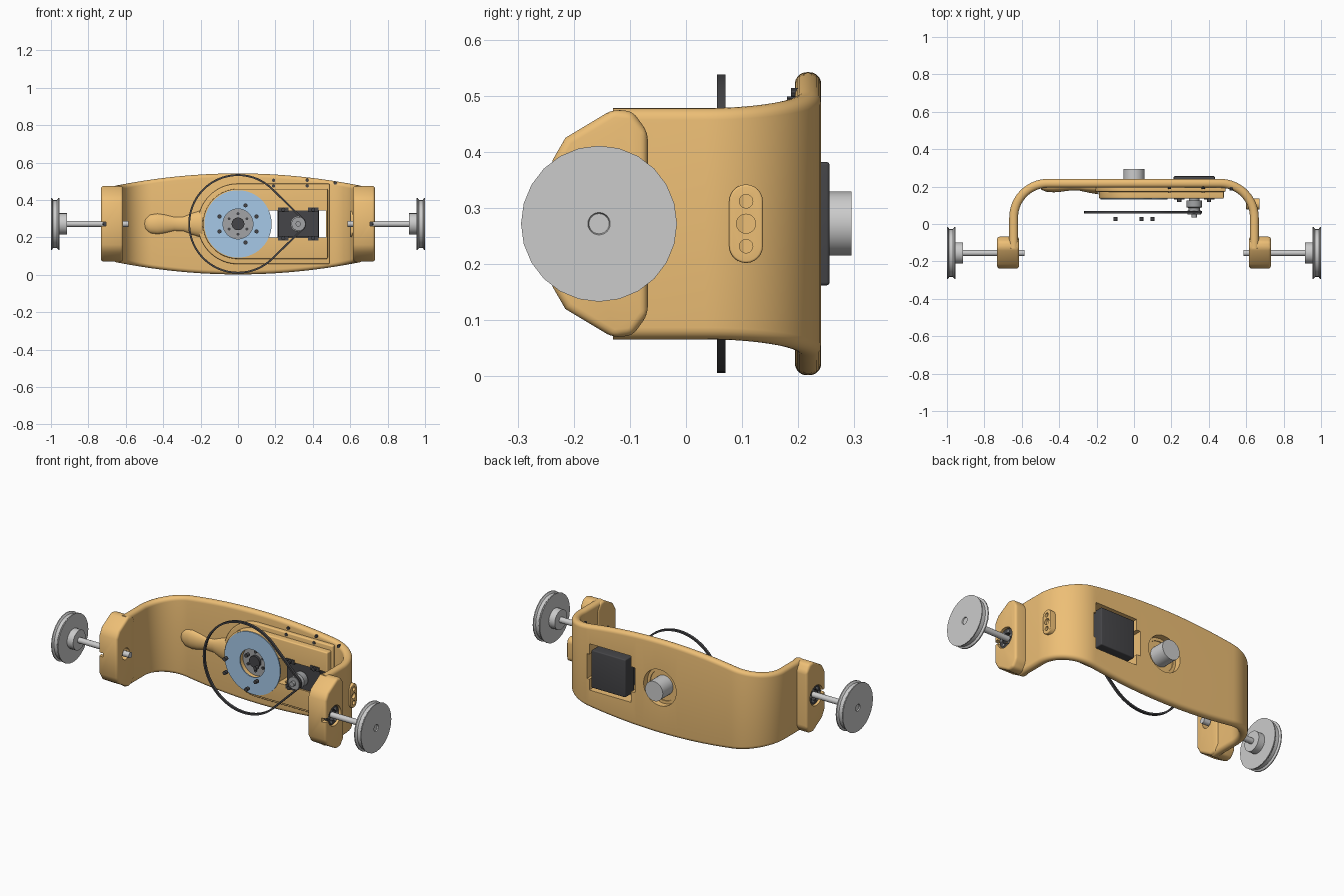
import bpy, bmesh, math
from math import sin, cos, pi

if "Cube" in bpy.data.objects:
    bpy.data.objects.remove(bpy.data.objects["Cube"])

CZ = 0.272   # height of the shared centre line


def material(name, rgb):
    m = bpy.data.materials.new(name)
    m.diffuse_color = (*rgb, 1)
    m.use_nodes = True
    m.node_tree.nodes["Principled BSDF"].inputs["Base Color"].default_value = m.diffuse_color
    return m


ORANGE = material("orange", (0.85, 0.52, 0.18))
BLUE = material("blue", (0.38, 0.58, 0.80))
DARK = material("dark", (0.06, 0.06, 0.065))
STEEL = material("steel", (0.36, 0.37, 0.38))


def place(axis, d, a, b):
    """Point at depth d along an axis; (a, b) are the other two coordinates, z last."""
    return (d, a, b) if axis == 'x' else (a, d, b)


def finish(name, rings, mat, closed=False, angle=35):
    """Skin a row of equal point loops into a mesh object."""
    bm = bmesh.new()
    loops = [[bm.verts.new(p) for p in r] for r in rings]
    n = len(loops[0])
    pairs = list(zip(loops, loops[1:])) + ([(loops[-1], loops[0])] if closed else [])
    for A, B in pairs:
        for i in range(n):
            j = (i + 1) % n
            bm.faces.new((A[i], A[j], B[j], B[i]))
    if not closed:
        bm.faces.new(loops[0])
        bm.faces.new(loops[-1])
    bmesh.ops.recalc_face_normals(bm, faces=bm.faces)
    me = bpy.data.meshes.new(name)
    bm.to_mesh(me)
    bm.free()
    ob = bpy.data.objects.new(name, me)
    bpy.context.collection.objects.link(ob)
    if mat:
        me.materials.append(mat)
    smooth(ob, angle)
    return ob


def smooth(ob, angle=35):
    for p in ob.data.polygons:
        p.use_smooth = True
    ob.data.set_sharp_from_angle(angle=math.radians(angle))


def prism(name, axis, pts, d0, d1, mat=None):
    return finish(name, [[place(axis, d, a, b) for a, b in pts] for d in (d0, d1)], mat)


def box(name, axis, a0, a1, b0, b1, d0, d1, mat=None):
    return prism(name, axis, [(a0, b0), (a1, b0), (a1, b1), (a0, b1)], d0, d1, mat)


def lathe(name, axis, ca, cb, prof, mat=None, seg=32, closed=False):
    rings = [[place(axis, d, ca + r * cos(2 * pi * i / seg), cb + r * sin(2 * pi * i / seg))
              for i in range(seg)] for d, r in prof]
    return finish(name, rings, mat, closed)


def cyl(name, axis, ca, cb, r, d0, d1, mat=None, seg=32):
    return lathe(name, axis, ca, cb, [(d0, r), (d1, r)], mat, seg)


def shape(ob, bevel=0, cutters=()):
    """Bevel, subtract the cutters, bake the result and drop the cutters."""
    if bevel:
        m = ob.modifiers.new("bevel", 'BEVEL')
        m.width, m.segments, m.limit_method, m.angle_limit = bevel, 4, 'ANGLE', 0.6
    for c in cutters:
        c.hide_render = True
        m = ob.modifiers.new("cut", 'BOOLEAN')
        m.operation, m.object, m.solver = 'DIFFERENCE', c, 'EXACT'
    dg = bpy.context.evaluated_depsgraph_get()
    me = bpy.data.meshes.new_from_object(ob.evaluated_get(dg))
    ob.modifiers.clear()
    ob.data = me
    smooth(ob)
    for c in cutters:
        bpy.data.objects.remove(c)
    return ob


# Curved shell: rounded section swept along a U-shaped plan
R, bx, by = 0.1835, 0.46, 0.034
path = [(0.6435, -0.13, 1, 0), (0.6435, -0.05, 1, 0)]
path += [(bx + R * cos(t), by + R * sin(t), cos(t), sin(t)) for t in [pi / 2 * i / 20 for i in range(21)]]
path += [(bx * (1 - i / 12), by + R, 0, 1) for i in range(1, 13)]
path += [(-x, y, -nx, ny) for x, y, nx, ny in path[-2::-1]]
rings = []
for x, y, nx, ny in path:
    h, w, r = 0.27 - 0.064 * (x / 0.6435) ** 2, 0.0235, 0.021
    sec = []
    for su, sv, a0 in ((1, 1, 0), (-1, 1, 1), (-1, -1, 2), (1, -1, 3)):
        for k in range(6):
            a = (a0 + k / 5) * pi / 2
            sec.append((su * (w - r) + r * cos(a), sv * (h - r) + r * sin(a)))
    rings.append([(x + nx * u, y + ny * u, CZ + v) for u, v in sec])
shell = finish("shell", rings, ORANGE)


def window_cut():
    return [cyl("cut_hub", 'y', 0, CZ, 0.088, 0.1, 0.3),
            box("cut_slot", 'y', 0.16, 0.47, 0.2, 0.345, 0.1, 0.3),
            box("cut_motor", 'y', 0.185, 0.455, CZ - 0.135, CZ + 0.135, 0.165, 0.3)]


shape(shell, 0, window_cut() + [cyl("cut_rear", 'y', 0, CZ, 0.105, 0.2, 0.3)])


# Two-step raised mount on the inner face
def d_shape(r, x1):
    arc = [(r * cos(t), CZ + r * sin(t)) for t in [pi / 2 + pi * i / 40 for i in range(41)]]
    return arc + [(x1, CZ - r), (x1, CZ + r)]


for nm, r, x1, y0 in (("mount_base", 0.215, 0.49, 0.172), ("mount_plate", 0.187, 0.48, 0.136)):
    shape(prism(nm, 'y', d_shape(r, x1), y0, 0.205, ORANGE), 0.007, window_cut())

# Cable bulge running left from the mount
prof = [(-0.505, 0.004), (-0.495, 0.03), (-0.47, 0.05), (-0.43, 0.056), (-0.39, 0.05), (-0.34, 0.038),
        (-0.29, 0.04), (-0.24, 0.06), (-0.19, 0.075)]
finish("cable_bulge", [[(x, 0.2 + 0.55 * r * cos(2 * pi * i / 28), CZ + r * sin(2 * pi * i / 28))
                        for i in range(28)] for x, r in prof], ORANGE, angle=60)

# Feet, axles and wheels on both sides
foot = [(-0.238, 0.16), (-0.238, 0.385), (-0.215, 0.425), (-0.13, 0.476), (-0.095, 0.472), (-0.068, 0.435),
        (-0.068, 0.11), (-0.095, 0.073), (-0.13, 0.069), (-0.215, 0.12)]
AY = -0.155
for s, side in ((-1, "left"), (1, "right")):
    ob = prism(side + "_foot", 'x', foot, s * 0.615, s * 0.732, ORANGE)
    shape(ob, 0.014, [cyl("cut_bore", 'x', AY, CZ, 0.033, s * 0.5, s * 0.8),
                      cyl("cut_bearing", 'x', AY, CZ, 0.058, s * 0.69, s * 0.8),
                      box("cut_notch", 'x', -0.3, AY, CZ - 0.011, CZ + 0.011, s * 0.705, s * 0.8)])
    shape(bpy.data.objects["shell"], 0, [cyl("cut_bore", 'x', AY, CZ, 0.058, s * 0.55, s * 0.8)])
    lathe(side + "_bearing", 'x', AY, CZ, [(s * 0.695, 0.054), (s * 0.72, 0.054), (s * 0.72, 0.03), (s * 0.695, 0.03)],
          DARK, closed=True)
    for k in range(6):
        cyl(side + "_bearing_ball", 'x', AY + 0.037 * cos(k * pi / 3), CZ + 0.037 * sin(k * pi / 3), 0.007,
            s * 0.7, s * 0.724, STEEL, 10)
    cyl(side + "_axle", 'x', AY, CZ, 0.0165, s * 0.585, s * 0.96, None, 20)
    cyl(side + "_wheel_hub", 'x', AY, CZ, 0.057, s * 0.915, s * 0.957, None, 24)
    lathe(side + "_wheel", 'x', AY, CZ, [(s * 0.954, 0.02), (s * 0.954, 0.139), (s * 0.96, 0.139), (s * 0.968, 0.129),
          (s * 0.988, 0.129), (s * 0.995, 0.139), (s * 1.0, 0.139), (s * 1.0, 0.02), (s * 0.994, 0.018)], None, 24)

# Side socket plate with three holes, on the right arm only
st = [(0.107 + 0.03 * cos(t), CZ + (0.04 if i < 13 else -0.04) + 0.03 * sin(t))
      for i, t in enumerate([pi * k / 12 for k in range(13)] + [pi + pi * k / 12 for k in range(13)])]
shape(prism("side_socket", 'x', st, 0.60, 0.672, ORANGE), 0.004,
      [cyl("cut_socket", 'x', 0.107, CZ + z, r, 0.655, 0.7) for z, r in ((-0.04, 0.012), (0, 0.017), (0.04, 0.012))])

# Blue rotor disc with its hub and centre drive
lathe("rotor_disc", 'y', 0, CZ, [(0.131, 0.18), (0.138, 0.18), (0.138, 0.08), (0.131, 0.08)], BLUE, 64, True)
lathe("hub_plate", 'y', 0, CZ, [(0.165, 0.084), (0.185, 0.084), (0.185, 0.034), (0.165, 0.034)], STEEL, 40, True)
cyl("hub_core", 'y', 0, CZ, 0.034, 0.15, 0.2, DARK)
cyl("drive_motor", 'y', 0, CZ, 0.057, 0.186, 0.295, None)
for k in range(6):
    a = k * pi / 3 + pi / 6
    cyl("hub_bolt", 'y', 0.055 * cos(a), CZ + 0.055 * sin(a), 0.008, 0.158, 0.17, DARK, 10)
for deg in (22, 68, 158, 202, 292, 338):
    a = math.radians(deg)
    cyl("rotor_bolt", 'y', 0.107 * cos(a), CZ + 0.107 * sin(a), 0.011, 0.015, 0.037, DARK, 12)

# Drive belt around the big circle and the small pulley
PX, RB, RS = 0.322, 0.261, 0.036
al = math.acos((RB - RS) / PX)
line = [(0, RB, al + (2 * pi - 2 * al) * i / 64) for i in range(65)]
line += [(PX, RS, -al + 2 * al * i / 12) for i in range(13)]
finish("drive_belt", [[(c + (r + o) * cos(t), y, CZ + (r + o) * sin(t))
                       for o, y in ((-0.005, 0.055), (0.005, 0.055), (0.005, 0.07), (-0.005, 0.07))]
                      for c, r, t in line], DARK, closed=True)

# Motor block, mounting frame and pulley
shape(box("motor_block", 'y', PX - 0.11, PX + 0.11, CZ - 0.11, CZ + 0.11, 0.17, 0.256, DARK), 0.006)
box("motor_frame", 'y', PX - 0.105, PX + 0.108, CZ - 0.07, CZ + 0.073, 0.142, 0.18, DARK)
lathe("motor_pulley", 'y', PX, CZ, [(0.15, 0.028), (0.125, 0.028), (0.125, 0.042), (0.09, 0.042), (0.085, 0.03),
                                    (0.072, 0.03), (0.072, 0.036), (0.052, 0.036), (0.052, 0.014), (0.034, 0.014)], STEEL)
for sx in (-1, 1):
    for sz in (-1, 1):
        x, z = PX + sx * 0.08, CZ + sz * 0.076
        box("frame_tab", 'y', x - 0.028, x + 0.028, z - 0.012, z + 0.012, 0.131, 0.15, DARK)
        cyl("frame_screw", 'y', x, z, 0.011, 0.118, 0.135, DARK, 12)

# Small dark screws along the upper inner edge
for x, y, z in ((0.19, 0.187, 0.505), (0.37, 0.187, 0.505), (0.19, 0.168, 0.475), (0.37, 0.168, 0.475), (0.52, 0.18, 0.49)):
    cyl("edge_screw", 'y', x, CZ + z - CZ, 0.009, y, 0.21, DARK, 10)
